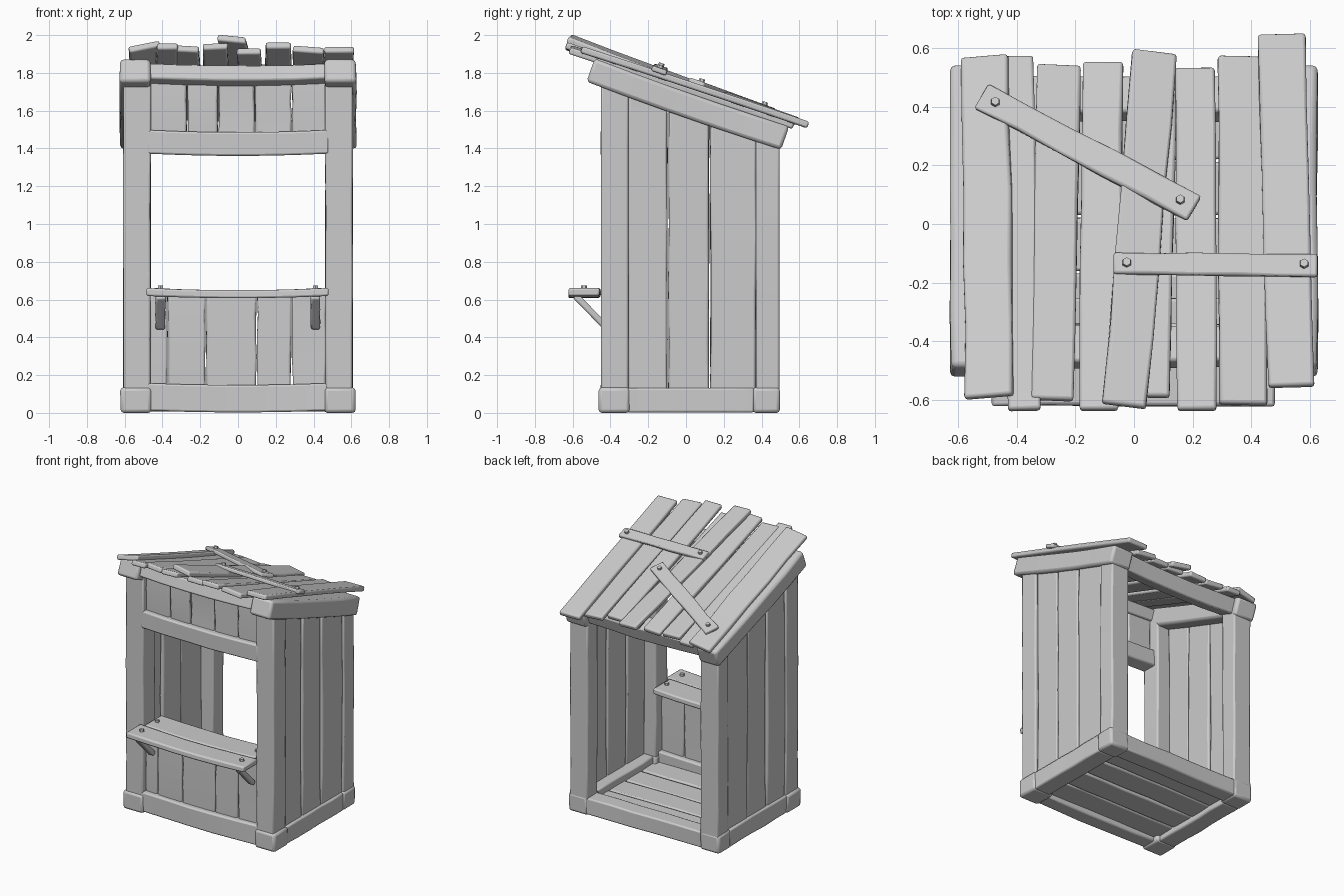
import bpy, bmesh, random
from mathutils import Vector, Matrix

random.seed(4)
old = bpy.data.objects.get("Cube")
if old:
    bpy.data.objects.remove(old, do_unlink=True)

wood = bpy.data.materials.new("grey_wood")
wood.use_nodes = True
GREY = (0.6, 0.6, 0.6, 1)
wood.diffuse_color = GREY
wood.node_tree.nodes["Principled BSDF"].inputs["Base Color"].default_value = GREY


def finish(name, bm, bevel):
    bmesh.ops.recalc_face_normals(bm, faces=bm.faces)
    mesh = bpy.data.meshes.new(name)
    bm.to_mesh(mesh)
    bm.free()
    mesh.materials.append(wood)
    ob = bpy.data.objects.new(name, mesh)
    bpy.context.scene.collection.objects.link(ob)
    if bevel:
        mod = ob.modifiers.new("worn_edges", "BEVEL")
        mod.width = bevel
        mod.segments = 2
        mod.limit_method = "ANGLE"
        mod.angle_limit = 0.8
    bpy.context.view_layer.objects.active = ob
    ob.select_set(True)
    bpy.ops.object.shade_smooth_by_angle(angle=0.7)
    ob.select_set(False)
    return ob


def board(name, a, b, width, thick, up=(0, 0, 1), bend=0.0, wear=0.004, bevel=0.01, rings=6):
    """Timber from a to b; thickness lies along up, bend sags the middle along up."""
    a, b = Vector(a), Vector(b)
    side = (b - a).cross(Vector(up)).normalized()
    up = side.cross(b - a).normalized()
    bm = bmesh.new()
    loops = []
    for i in range(rings):
        t = i / (rings - 1)
        c = a.lerp(b, t) + up * bend * 4 * t * (1 - t)
        loop = []
        for s, u in ((-1, -1), (1, -1), (1, 1), (-1, 1)):
            w = width / 2 + random.uniform(-wear, wear)
            loop.append(bm.verts.new(c + side * s * w + up * u * thick / 2))
        loops.append(loop)
    for p, q in zip(loops, loops[1:]):
        for k in range(4):
            bm.faces.new((p[k], p[(k + 1) % 4], q[(k + 1) % 4], q[k]))
    bm.faces.new(loops[0])
    bm.faces.new(loops[-1])
    return finish(name, bm, min(bevel, thick * 0.3))


def bolt(name, pos, normal=(0, 0, 1)):
    bm = bmesh.new()
    bmesh.ops.create_cone(bm, cap_ends=True, segments=6, radius1=0.018, radius2=0.015, depth=0.03)
    turn = Vector((0, 0, 1)).rotation_difference(Vector(normal)).to_matrix().to_4x4()
    bmesh.ops.transform(bm, matrix=Matrix.Translation(pos) @ turn, verts=bm.verts)
    return finish(name, bm, 0)


# Posts, side walls, base and sloping beams, mirrored left and right
for s, tag in ((1, "left"), (-1, "right")):
    x = 0.535 * s
    board(f"front_post_{tag}", (x, -0.378, 0.05), (x, -0.378, 1.76), 0.145, 0.145, (0, 1, 0), 0, 0.003)
    board(f"back_post_{tag}", (x, 0.432, 0.05), (x, 0.432, 1.48), 0.145, 0.125, (0, 1, 0), 0, 0.003)
    marks = (-0.31, -0.095, 0.125, 0.375)
    for i, (y0, y1) in enumerate(zip(marks, marks[1:])):
        y = (y0 + y1) / 2
        board(f"side_plank_{tag}_{i + 1}", (0.575 * s, y, 0.06), (0.575 * s, y, 1.63 - 0.35 * y),
              y1 - y0 - 0.008, 0.04, (s, 0, 0), random.uniform(-0.008, 0.008))
    board(f"base_front_block_{tag}", (0.54 * s, -0.38, 0), (0.54 * s, -0.38, 0.135),
          0.165, 0.165, (0, 1, 0), 0, 0.002, 0.018, 2)
    board(f"base_side_beam_{tag}", (0.545 * s, -0.31, 0.067), (0.545 * s, 0.36, 0.067), 0.135, 0.13)
    board(f"base_back_block_{tag}", (0.54 * s, 0.425, 0), (0.54 * s, 0.425, 0.135),
          0.155, 0.145, (0, 1, 0), 0, 0.002, 0.018, 2)
    board(f"roof_side_beam_{tag}", (0.543 * s, -0.505, 1.815), (0.543 * s, 0.525, 1.455), 0.165, 0.13,
          bend=-0.008, bevel=0.018)
    board(f"shelf_bracket_{tag}", (0.41 * s, -0.585, 0.62), (0.41 * s, -0.42, 0.45), 0.05, 0.035)
    for i, y in enumerate((-0.54, -0.36)):
        bolt(f"shelf_bolt_{tag}_{i + 1}", (0.41 * s, y, 0.66))

# Cross timbers
slope = (0, 0.33, 0.94)
board("front_top_beam", (-0.48, -0.415, 1.79), (0.48, -0.415, 1.79), 0.13, 0.085, slope, -0.012)
board("front_lintel", (-0.48, -0.395, 1.435), (0.48, -0.395, 1.435), 0.11, 0.125, (0, 0, 1), -0.012)
board("front_sill_beam", (-0.48, -0.395, 0.085), (0.48, -0.395, 0.085), 0.11, 0.145, (0, 0, 1), -0.01)
board("back_top_beam", (-0.48, 0.43, 1.49), (0.48, 0.43, 1.49), 0.13, 0.11, slope, -0.015)
board("back_sill_beam", (-0.48, 0.43, 0.067), (0.48, 0.43, 0.067), 0.12, 0.12)

# Front panels above and below the hatch
for name, z0, z1, cuts in (("upper_panel", 1.43, 1.8, (-0.47, -0.27, -0.105, 0.09, 0.285, 0.47)),
                           ("lower_panel", 0.08, 0.63, (-0.47, -0.37, -0.17, 0.1, 0.285, 0.47))):
    for i, (x0, x1) in enumerate(zip(cuts, cuts[1:])):
        x = (x0 + x1) / 2
        board(f"{name}_{i + 1}", (x, -0.395, z0), (x, -0.395, z1), x1 - x0 - 0.006, 0.035,
              (0, 1, 0), random.uniform(-0.006, 0.006))

# Shelf of two boards
board("shelf_front_board", (-0.485, -0.538, 0.64), (0.48, -0.538, 0.64), 0.165, 0.042, bend=-0.012)
board("shelf_back_board", (-0.45, -0.352, 0.64), (0.45, -0.352, 0.64), 0.195, 0.042, bend=-0.012)

# Floor boards
for i in range(4):
    y = -0.26 + i * 0.19
    board(f"floor_board_{i + 1}", (-0.5, y, 0.06), (0.5, y, 0.06), 0.18, 0.04,
          bend=random.uniform(-0.006, 0.006))

# Roof boards: front x, front y, back x, back y, width, front lift, back lift, roll
roof = ((-0.493, -0.59, -0.51, 0.57, 0.165, 0.015, 0.01, -0.2),
        (-0.375, -0.635, -0.4, 0.57, 0.11, 0, 0, 0),
        (-0.28, -0.6, -0.255, 0.54, 0.15, 0, 0, 0.06),
        (-0.12, -0.635, -0.105, 0.55, 0.135, 0, 0, -0.04),
        (-0.033, -0.62, 0.072, 0.585, 0.15, 0.045, 0.02, 0.1),
        (0.06, -0.59, 0.08, 0.53, 0.13, -0.01, -0.01, 0),
        (0.215, -0.635, 0.21, 0.53, 0.135, 0.005, 0, 0),
        (0.373, -0.615, 0.365, 0.57, 0.16, -0.01, 0, 0.08),
        (0.535, -0.555, 0.503, 0.645, 0.16, 0.01, 0.025, 0))
for i, (xf, yf, xb, yb, w, lf, lb, roll) in enumerate(roof):
    board(f"roof_board_{i + 1}", (xf, yf, 1.722 - 0.345 * yf + lf), (xb, yb, 1.722 - 0.345 * yb + lb),
          w, 0.036, (roll, 0, 1), random.uniform(-0.006, 0.004), 0.005)

# Repair battens on the roof with their bolts
battens = (("long_batten", (-0.52, 0.435, 1.61), (0.205, 0.052, 1.75), 0.098),
           ("short_batten", (-0.07, -0.137, 1.825), (0.625, -0.142, 1.812), 0.078))
for name, a, b, w in battens:
    board(name, a, b, w, 0.028, slope)
    for i, t in enumerate((0.065, 0.935)):
        bolt(f"{name}_bolt_{i + 1}", Vector(a).lerp(Vector(b), t) + Vector(slope) * 0.014, slope)
